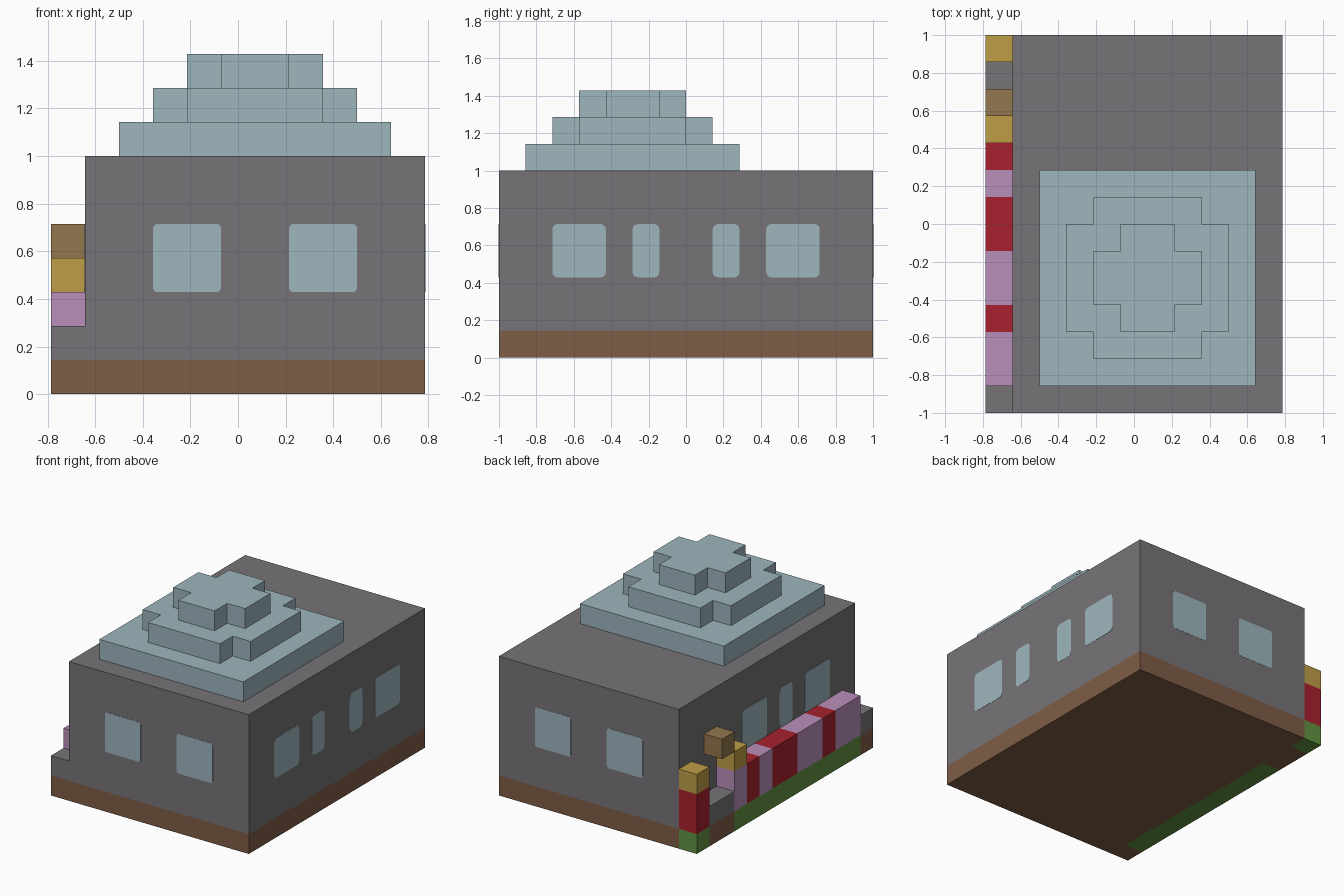
import bpy
import bmesh
from math import pi, cos, sin

if "Cube" in bpy.data.objects:
    bpy.data.objects.remove(bpy.data.objects["Cube"], do_unlink=True)

U = 1 / 7  # size of one building block


def material(name, *rgb):
    linear = [((c / 255 + 0.055) / 1.055) ** 2.4 for c in rgb] + [1]
    m = bpy.data.materials.new(name)
    m.use_nodes = True
    m.diffuse_color = linear
    m.node_tree.nodes["Principled BSDF"].inputs["Base Color"].default_value = linear
    return m


stone = material("grey stone", 119, 116, 119)
glass = material("pale blue glass", 157, 182, 190)
earth = material("brown earth", 126, 93, 70)
grass = material("green grass", 98, 147, 66)
pink = material("pink petals", 185, 143, 186)
red = material("red petals", 168, 33, 46)
gold = material("gold block", 190, 157, 70)
tan = material("tan block", 146, 119, 78)


def prism(name, outline, lift, mat):
    """Extrude a flat outline of 3D points (block units) along a vector."""
    bm = bmesh.new()
    face = bm.faces.new([bm.verts.new([c * U for c in p]) for p in outline])
    new = bmesh.ops.extrude_face_region(bm, geom=[face])["geom"]
    verts = [v for v in new if isinstance(v, bmesh.types.BMVert)]
    bmesh.ops.translate(bm, verts=verts, vec=[c * U for c in lift])
    bmesh.ops.recalc_face_normals(bm, faces=bm.faces)
    mesh = bpy.data.meshes.new(name)
    bm.to_mesh(mesh)
    bm.free()
    mesh.materials.append(mat)
    obj = bpy.data.objects.new(name, mesh)
    bpy.context.collection.objects.link(obj)
    return obj


def box(name, x, y, z, mat):
    outline = [(x[0], y[0], z[0]), (x[1], y[0], z[0]), (x[1], y[1], z[0]), (x[0], y[1], z[0])]
    return prism(name, outline, (0, 0, z[1] - z[0]), mat)


def plus(name, cx, cy, long, short, z, mat):
    """One-block-high slab shaped like a plus sign."""
    outline = []
    for sx, sy in ((1, 1), (-1, 1), (-1, -1), (1, -1)):
        corner = [(long, short), (short, short), (short, long)]
        if sx != sy:
            corner.reverse()
        outline += [(cx + sx * a, cy + sy * b, z) for a, b in corner]
    return prism(name, outline, (0, 0, 1), mat)


def window(name, axis, wall, out, lo, hi, radius):
    """Thin rounded pane on a wall; axis is the wall's normal."""
    z0, z1, steps, depth = 3, 5, 4, 0.02
    centres = [(hi - radius, z1 - radius), (lo + radius, z1 - radius),
               (lo + radius, z0 + radius), (hi - radius, z0 + radius)]
    outline = []
    for quarter, (h, z) in enumerate(centres):
        for i in range(steps + 1):
            a = (quarter + i / steps) * pi / 2
            s, t = h + radius * cos(a), z + radius * sin(a)
            start = wall - out * depth / 2
            outline.append((start, s, t) if axis == "x" else (s, start, t))
    lift = (out * depth, 0, 0) if axis == "x" else (0, out * depth, 0)
    return prism(name, outline, lift, glass)


# Main building
box("foundation", (-4.5, 5.5), (-7, 7), (0, 1), earth)
box("walls", (-4.5, 5.5), (-7, 7), (1, 7), stone)

# Stepped glass roof
box("roof_lower_step", (-3.5, 4.5), (-6, 2), (7, 8), glass)
plus("roof_middle_step", 0.5, -2, 3, 2, 8, glass)
plus("roof_top_step", 0.5, -2, 2, 1, 9, glass)

# Windows
for side, wall, out in (("front", -7, -1), ("back", 7, 1)):
    for i, lo in enumerate((-2.5, 1.5)):
        window(f"{side}_window_{i + 1}", "y", wall, out, lo, lo + 2, 0.13)
for i, (lo, hi) in enumerate(((-5, -3), (-2, -1), (1, 2), (3, 5))):
    window(f"left_window_{i + 1}", "x", 5.5, 1, lo, hi, 0.2)
for i, (lo, hi) in enumerate(((-5, -3), (-2, -1), (0, 2))):
    window(f"right_window_{i + 1}", "x", -4.5, -1, lo, hi, 0.2)

# Flower bed along the right wall
strip = (-5.5, -4.5)
for name, y in (("front_step", (-7, -6)), ("entrance_step", (4, 6))):
    box(name + "_earth", strip, y, (0, 1), earth)
    box(name + "_stone", strip, y, (1, 2), stone)
for name, y in (("long_bed", (-6, 4)), ("corner_bed", (6, 7))):
    box(name + "_grass", strip, y, (0, 1), grass)

y = -6
for i, (length, mat) in enumerate(((2, pink), (1, red), (2, pink), (2, red),
                                   (1, pink), (1, red), (1, pink))):
    box(f"flowers_{i + 1}", strip, (y, y + length), (1, 3), mat)
    y += length
box("corner_flowers", strip, (6, 7), (1, 3), red)

# Entrance posts and lintel
box("front_post_cap", strip, (3, 4), (3, 4), gold)
box("back_post_cap", strip, (6, 7), (3, 4), gold)
box("raised_block", strip, (4, 5), (4, 5), tan)
